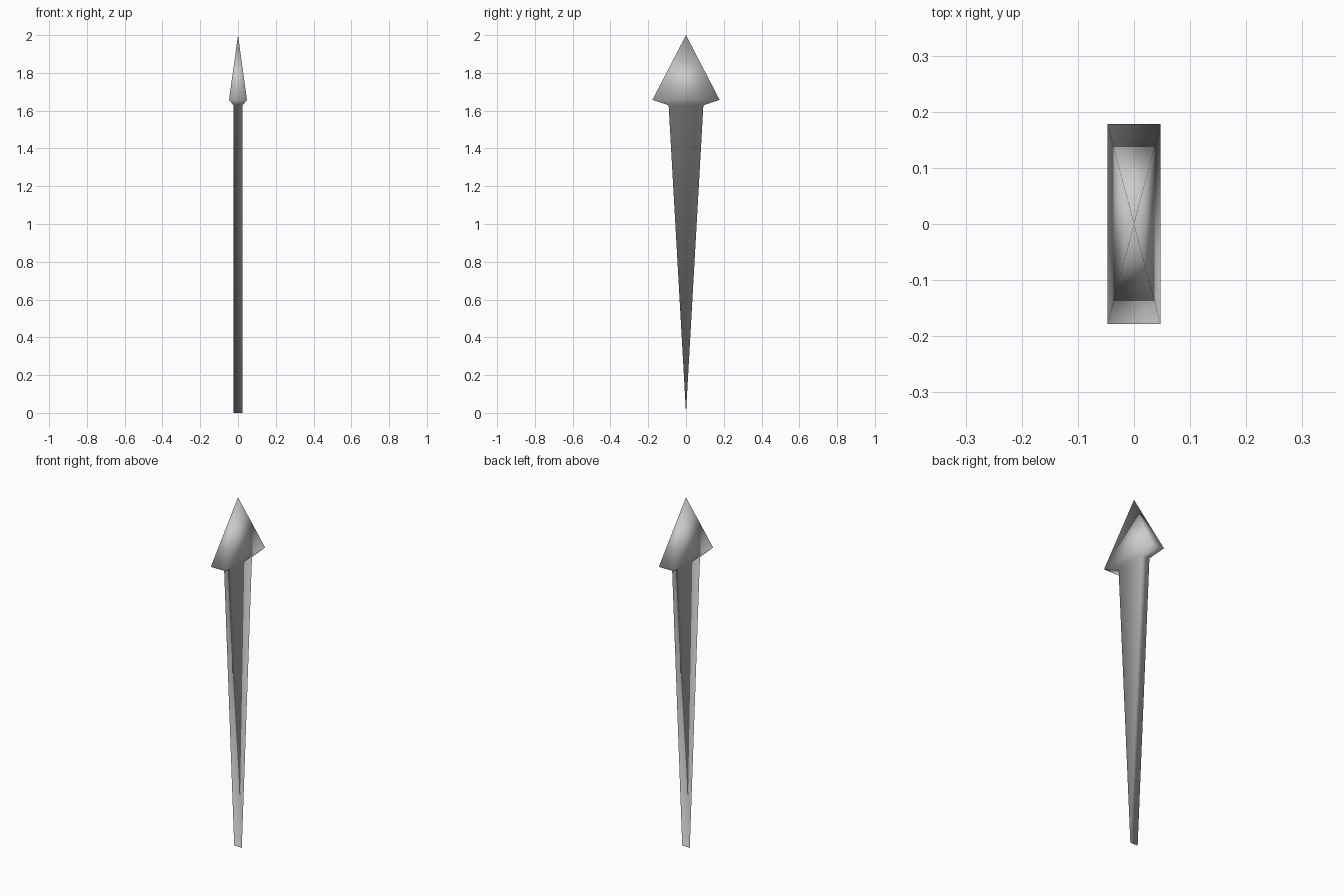
import bpy
import bmesh

if "Cube" in bpy.data.objects:
    bpy.data.objects.remove(bpy.data.objects["Cube"])

bm = bmesh.new()


def ring(half_x, half_y, z):
    """Rectangular cross-section of the spike."""
    return [bm.verts.new((sx * half_x, sy * half_y, z))
            for sx, sy in ((-1, -1), (1, -1), (1, 1), (-1, 1))]


# Flared head: rim and neck sections, closed by a point
rim = ring(0.0475, 0.178, 1.657)
neck = ring(0.024, 0.092, 1.628)
apex = bm.verts.new((0, 0, 2))

# Shaft narrows to a chisel edge on the ground
left, right = [bm.verts.new((s * 0.024, 0, 0)) for s in (-1, 1)]

for i in range(4):
    j = (i + 1) % 4
    bm.faces.new((rim[i], rim[j], apex))
    bm.faces.new((neck[i], neck[j], rim[j], rim[i]))

# Wedge shaft: front, back and the two triangular sides
bm.faces.new((left, right, neck[1], neck[0]))
bm.faces.new((right, left, neck[3], neck[2]))
bm.faces.new((right, neck[2], neck[1]))
bm.faces.new((left, neck[0], neck[3]))

bmesh.ops.recalc_face_normals(bm, faces=bm.faces[:])
for face in bm.faces:
    face.smooth = True

mesh = bpy.data.meshes.new("spike")
bm.to_mesh(mesh)
bm.free()
spike = bpy.data.objects.new("spike", mesh)
bpy.context.collection.objects.link(spike)
